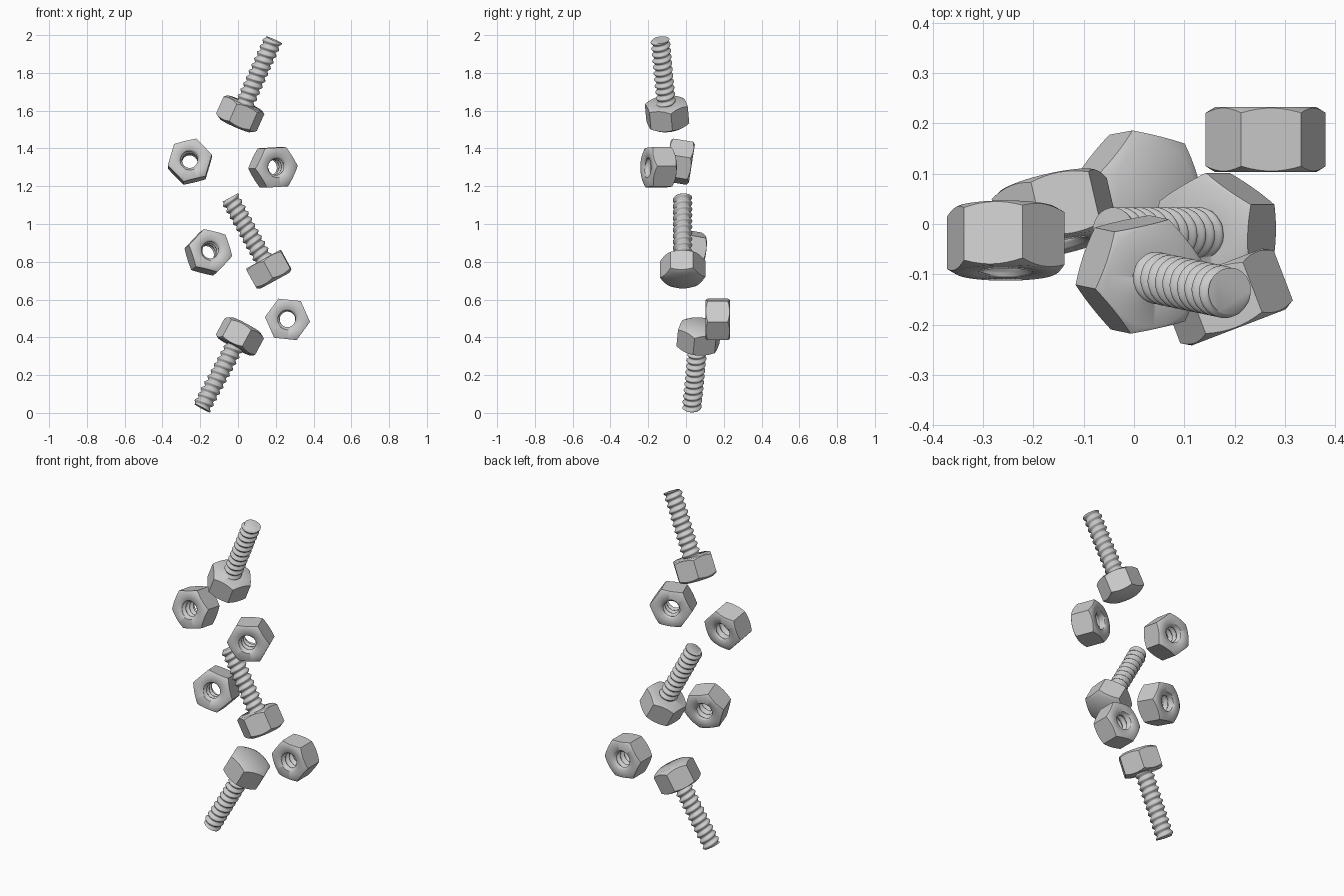
import bpy, bmesh, math
from math import sin, cos, pi, radians
from mathutils import Vector, Matrix

if "Cube" in bpy.data.objects:
    bpy.data.objects.remove(bpy.data.objects["Cube"])

N = 48                      # segments around
R = 0.12                    # hex circumradius
H = 0.13                    # head / nut thickness
LENGTH = 0.435              # head centre to shaft tip
PITCH, STEPS = 0.036, 10
R_MIN, R_MAX = 0.040, 0.0515


def hex_r(j):
    a = (2 * pi * j / N) % (pi / 3) - pi / 6
    return R * cos(pi / 6) / cos(a)


def thread_r(j, z):
    f = (z / PITCH - j / N) % 1.0
    t = abs(2 * f - 1)
    return R_MIN + (R_MAX - R_MIN) * min(1, max(0, 1.4 * t - 0.2))


def circle(r, z):
    return [(r, z)] * N


def hex_rows(rc_low, rc_high):
    """Hex prism with conical corner chamfers, from low face to high face."""
    def edge(rc, s):
        return [(hex_r(j), s * (H / 2 - 0.6 * (hex_r(j) - rc))) for j in range(N)]
    middle = [(hex_r(j), 0) for j in range(N)]
    return [circle(rc_low, -H / 2), edge(rc_low, -1), middle,
            edge(rc_high, 1), circle(rc_high, H / 2)]


def loft(name, rows, ring):
    """Skin rows of (radius, z); ring joins last row to first, else cap ends."""
    bm = bmesh.new()
    vs = [[bm.verts.new((r * cos(2 * pi * j / N), r * sin(2 * pi * j / N), z))
           for j, (r, z) in enumerate(row)] for row in rows]
    pairs = list(zip(vs, vs[1:])) + ([(vs[-1], vs[0])] if ring else [])
    for a, b in pairs:
        for j in range(N):
            k = (j + 1) % N
            bm.faces.new((a[j], a[k], b[k], b[j]))
    if not ring:
        bm.faces.new(vs[0])
        bm.faces.new(vs[-1])
    bmesh.ops.recalc_face_normals(bm, faces=bm.faces)
    me = bpy.data.meshes.new(name)
    bm.to_mesh(me)
    bm.free()
    return me


# Bolt: chamfered hex head, then threaded shaft
count = round((LENGTH - H / 2) / PITCH * STEPS)
shaft = []
for i in range(count + 1):
    z = H / 2 + (LENGTH - H / 2) * i / count
    shaft.append([(thread_r(j, z), z) for j in range(N)])
bolt_mesh = loft("bolt", hex_rows(0.086, 0.1) + shaft, False)

# Nut: hex body with threaded, countersunk bore
count = round(H / PITCH * STEPS)
bore = []
for i in range(count + 1):
    z = H / 2 - H * i / count
    sink = 0.055 - (H / 2 - abs(z))
    bore.append([(max(thread_r(j, z) + 0.001, sink), z) for j in range(N)])
nut_mesh = loft("nut", hex_rows(0.1, 0.1) + bore, True)


def place(name, mesh, centre, axis, ref):
    z = Vector(axis).normalized()
    x = Vector(ref)
    x = (x - z * x.dot(z)).normalized()
    y = z.cross(x)
    ob = bpy.data.objects.new(name, mesh)
    ob.matrix_world = Matrix.Translation(centre) @ Matrix((x, y, z)).transposed().to_4x4()
    bpy.context.collection.objects.link(ob)
    return ob


# Bolts: head centre, shaft tip, corner roll about z
bolts = [
    ("top_bolt", (0.01, -0.10, 1.58), (0.187, -0.137, 1.978), 9),
    ("middle_bolt", (0.165, -0.018, 0.757), (-0.042, -0.018, 1.135), 25),
    ("bottom_bolt", (0.012, 0.068, 0.408), (-0.195, 0.03, 0.024), -9),
]
# Nuts: centre, yaw, upward tilt, corner roll
nuts = [
    ("upper_left_nut", (-0.255, -0.033, 1.33), 0, 9, 14),
    ("upper_right_nut", (0.185, -0.145, 1.30), 21, 0, 3),
    ("middle_left_nut", (-0.157, 0.02, 0.85), 13, 10, -12),
    ("lower_right_nut", (0.262, 0.168, 0.495), 0, 0, -6),
]
objs = []
for name, head, tip, roll in bolts:
    a = radians(roll)
    objs.append(place(name, bolt_mesh, head, Vector(tip) - Vector(head), (cos(a), sin(a), 0)))
for name, centre, yaw, tilt, roll in nuts:
    w, t, a = radians(yaw), radians(tilt), radians(roll)
    axis = (sin(w) * cos(t), -cos(w) * cos(t), sin(t))
    objs.append(place(name, nut_mesh, centre, axis, (cos(a), 0, sin(a))))

# Smooth shading, one object per shared mesh
for ob in (objs[0], objs[3]):
    bpy.ops.object.select_all(action='DESELECT')
    ob.select_set(True)
    bpy.context.view_layer.objects.active = ob
    bpy.ops.object.shade_smooth_by_angle(angle=radians(50))
